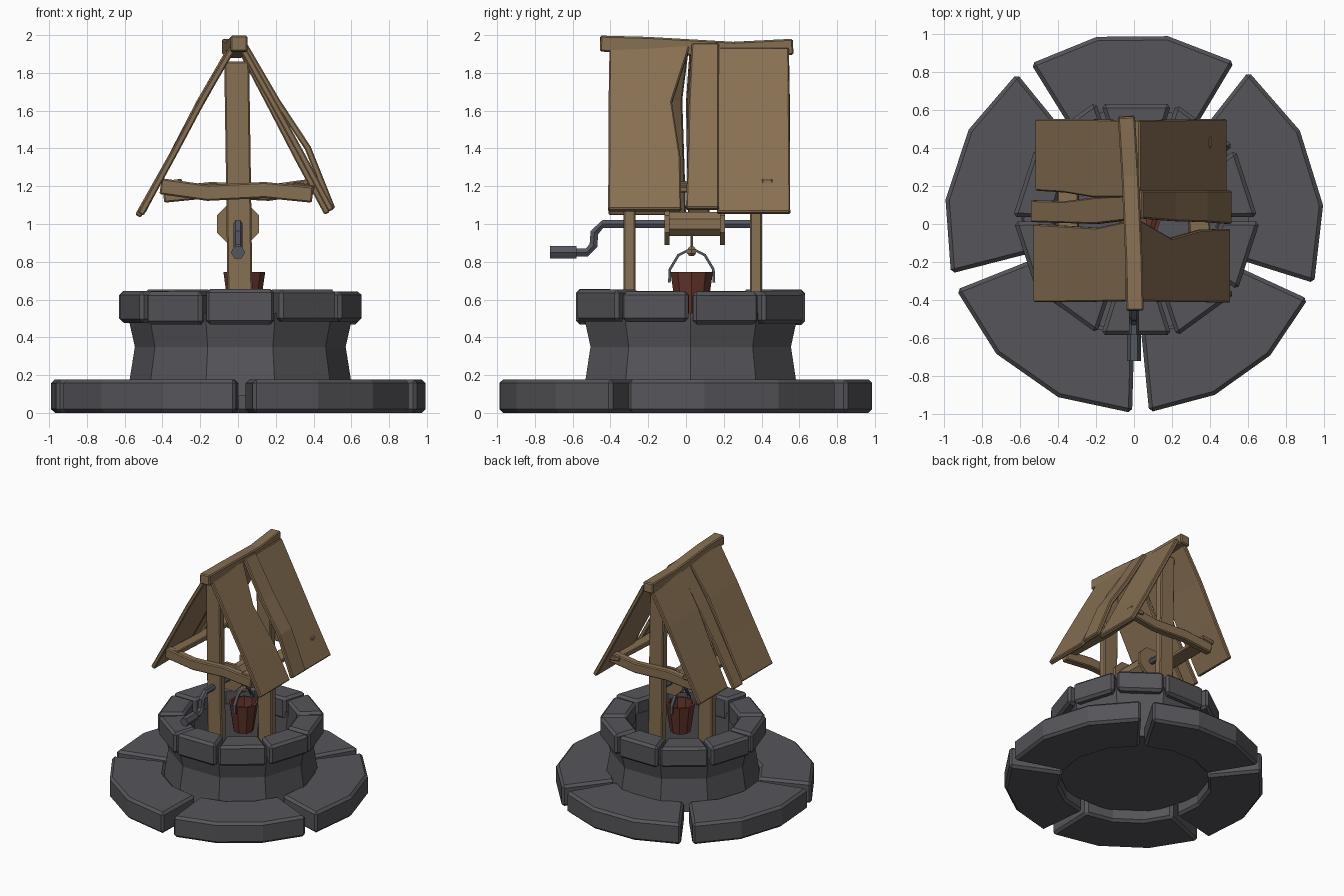
import bpy, bmesh, math, random
from mathutils import Vector

if "Cube" in bpy.data.objects:
    bpy.data.objects.remove(bpy.data.objects["Cube"])

random.seed(4)


def material(name, rgb):
    m = bpy.data.materials.new(name)
    m.diffuse_color = (*rgb, 1)
    m.use_nodes = True
    m.node_tree.nodes["Principled BSDF"].inputs["Base Color"].default_value = m.diffuse_color
    return m


STONE = material("grey stone", (0.092, 0.090, 0.101))
WOOD = material("brown wood", (0.245, 0.162, 0.086))
RED = material("red brown bucket wood", (0.125, 0.035, 0.024))
METAL = material("dark metal", (0.088, 0.096, 0.118))


def build(name, verts, faces, mat, bevel=0.0):
    me = bpy.data.meshes.new(name)
    me.from_pydata([tuple(v) for v in verts], [], faces)
    bm = bmesh.new()
    bm.from_mesh(me)
    bmesh.ops.recalc_face_normals(bm, faces=bm.faces)
    bm.to_mesh(me)
    bm.free()
    me.materials.append(mat)
    ob = bpy.data.objects.new(name, me)
    bpy.context.collection.objects.link(ob)
    if bevel:
        b = ob.modifiers.new("bevel", "BEVEL")
        b.width, b.segments, b.limit_method = bevel, 1, "ANGLE"
        b.angle_limit = math.radians(40)
    return ob


def loft(name, rings, mat, bevel=0.0):
    """Join rings of equal length and cap both ends."""
    n = len(rings[0])
    verts = [v for r in rings for v in r]
    faces = [(i * n + j, i * n + (j + 1) % n, (i + 1) * n + (j + 1) % n, (i + 1) * n + j)
             for i in range(len(rings) - 1) for j in range(n)]
    faces += [tuple(range(n)), tuple(range(len(verts) - n, len(verts)))]
    return build(name, verts, faces, mat, bevel)


def sweep(name, path, w, h, mat, ref=(1, 0, 0), n=4, bevel=0.0):
    """Bar along a path; h runs along ref, w across it."""
    pts = [Vector(p) for p in path]
    rings = []
    for i, p in enumerate(pts):
        t = (pts[min(i + 1, len(pts) - 1)] - pts[max(i - 1, 0)]).normalized()
        side = t.cross(Vector(ref)).normalized()
        up = side.cross(t)
        k = 1 / math.cos(math.pi / 4) if n == 4 else 1
        rings.append([p + side * w / 2 * k * math.cos(a) + up * h / 2 * k * math.sin(a)
                      for a in [math.tau * (j + .5) / n for j in range(n)]])
    return loft(name, rings, mat, bevel)


def lathe(name, profile, n, cx, cy, mat, phase=0.0, bevel=0.0):
    rings = [[(cx + r * math.cos(phase + math.tau * j / n),
               cy + r * math.sin(phase + math.tau * j / n), z) for j in range(n)]
             for r, z in profile]
    return loft(name, rings, mat, bevel)


def ring_block(name, a0, a1, segs, ri, ro, z0, z1, gi, go, c, mat, bevel):
    """Block of a ring; gi and go are half gaps at the inner and outer edge."""
    rings = []
    for i in range(segs + 1):
        t = i / segs

        def at(r, g, z):
            d = g / r
            a = math.radians(a0) + d + (math.radians(a1 - a0) - 2 * d) * t
            return (c[0] + r * math.cos(a), c[1] + r * math.sin(a), z)
        rings.append([at(ri, gi, z0), at(ro, go, z0), at(ro, go, z1), at(ri, gi, z1)])
    return loft(name, rings, mat, bevel)


# Paving slabs around the foot
C = (0.012, 0.025)
gaps = [-162, -88, -21, 55.5, 125.5, 198]
for i in range(5):
    ring_block(f"base_slab_{i + 1}", gaps[i], gaps[i + 1], 3, 0.575, 0.997, 0, 0.178,
               0.018, 0.045, (0, 0.005), STONE, 0.02)

# Well wall with a waist and an open shaft
lathe("well_wall", [(0.6, 0.09), (0.585, 0.18), (0.558, 0.35), (0.592, 0.5), (0.592, 0.53),
                    (0.44, 0.53), (0.43, 0.12)], 10, *C, STONE)

# Rim stones
for i in range(10):
    j = random.uniform(-0.012, 0.012)
    ring_block(f"rim_stone_{i + 1}", i * 36, i * 36 + 36, 1, 0.435 + j, 0.642 + j,
               0.475 + j, 0.652 + random.uniform(-0.012, 0.006), 0.01, 0.012, C, STONE, 0.02)

# Posts
for name, y in (("front_post", -0.3), ("back_post", 0.37)):
    sweep(name, [(0.012, y, 0.12), (0.01, y, 0.65), (0.003, y, 1.2), (-0.007, y, 1.86)],
          0.064, 0.132, WOOD, bevel=0.008)

# Cross braces outside the posts
for name, y, s in (("front_brace", -0.36, 1), ("back_brace", 0.43, -1)):
    sweep(name, [(-0.41 * s, y, 1.2), (-0.16 * s, y, 1.165), (0.14 * s, y, 1.18),
                 (0.395 * s, y, 1.155)], 0.085, 0.06, WOOD, ref=(0, 1, 0), bevel=0.008)

# Long rails that carry the boards
sweep("left_rail", [(-0.35, -0.38, 1.215), (-0.345, 0.05, 1.2), (-0.35, 0.47, 1.21)],
      0.035, 0.11, WOOD, ref=(1, 0, 0.15), bevel=0.006)
sweep("right_rail", [(0.35, -0.38, 1.195), (0.34, 0.05, 1.19), (0.35, 0.47, 1.2)],
      0.035, 0.11, WOOD, ref=(1, 0, -0.15), bevel=0.006)

# Ridge beam, slightly sagging
sweep("ridge_beam", [(0.005, -0.455, 1.955), (0.0, -0.2, 1.948), (-0.02, 0.25, 1.922),
                     (-0.04, 0.565, 1.938)], 0.085, 0.09, WOOD, bevel=0.008)


def roof_board(name, pts, ya, yb):
    """Board down the slope: pts are (x, z) on its upper face, ya and yb its edges."""
    rings = []
    s = 1 if pts[-1][0] > 0 else -1
    for i, (x, z) in enumerate(pts):
        (x0, z0), (x1, z1) = pts[max(i - 1, 0)], pts[min(i + 1, len(pts) - 1)]
        d = Vector((x1 - x0, z1 - z0)).normalized()
        nx, nz = d.y * s * 0.034, -d.x * s * 0.034
        rings.append([(x, ya[i], z), (x, yb[i], z),
                      (x + nx, yb[i], z + nz), (x + nx, ya[i], z + nz)])
    loft(name, rings, WOOD, 0.007)


# Roof boards, right then left slope
roof_board("right_front_board", [(0.035, 1.945), (0.20, 1.65), (0.36, 1.36), (0.508, 1.08)],
           [-0.405, -0.41, -0.41, -0.413], [0.02, -0.075, -0.03, -0.025])
roof_board("right_middle_board", [(0.045, 1.96), (0.22, 1.66), (0.385, 1.41), (0.515, 1.085)],
           [0.03, 0.015, 0.01, 0.0], [0.175, 0.175, 0.175, 0.175])
roof_board("right_back_board", [(0.03, 1.935), (0.20, 1.61), (0.34, 1.34), (0.488, 1.065)],
           [0.15, 0.15, 0.155, 0.165], [0.545, 0.548, 0.55, 0.552])
roof_board("left_front_board", [(-0.04, 1.945), (-0.2, 1.67), (-0.36, 1.37), (-0.53, 1.06)],
           [-0.405, -0.408, -0.41, -0.41], [0.015, -0.02, -0.01, 0.0])
roof_board("left_middle_board", [(-0.045, 1.94), (-0.21, 1.65), (-0.37, 1.36), (-0.545, 1.05)],
           [0.02, 0.0, 0.005, 0.01], [0.15, 0.14, 0.12, 0.125])
roof_board("left_back_board", [(-0.055, 1.935), (-0.22, 1.65), (-0.37, 1.36), (-0.52, 1.075)],
           [0.14, 0.14, 0.165, 0.175], [0.545, 0.55, 0.55, 0.55])

# Axle with crank and handle
sweep("crank_axle", [(0, 0.37, 1.0), (0, -0.44, 1.0), (0, -0.485, 0.955), (0, -0.49, 0.885),
                     (0, -0.525, 0.85), (0, -0.62, 0.85)], 0.05, 0.05, METAL, n=6)
sweep("crank_handle", [(0, -0.58, 0.85), (0, -0.72, 0.85)], 0.075, 0.075, METAL, n=6)

# Winding drum and its end discs
sweep("drum", [(0, -0.1, 1.0), (0, 0.2, 1.0)], 0.14, 0.14, WOOD, n=8)
for name, y in (("drum_front_disc", -0.1), ("drum_back_disc", 0.193)):
    sweep(name, [(0, y - 0.013, 1.0), (0, y + 0.013, 1.0)], 0.24, 0.24, WOOD, n=8)

# Rope and knot
B = (0.03, 0.03)
sweep("rope", [(*B, 0.96), (*B, 0.85)], 0.016, 0.016, WOOD, n=6)
lathe("rope_knot", [(0.014, 0.83), (0.027, 0.845), (0.027, 0.865), (0.014, 0.88)], 6, *B, WOOD)

# Bucket, one hoop and a bail
lathe("bucket", [(0.08, 0.51), (0.114, 0.745), (0.096, 0.745), (0.07, 0.535)], 9, *B, RED)
sweep("bucket_bail", [(B[0], B[1] + y, z) for y, z in
                      ((-0.118, 0.69), (-0.115, 0.76), (-0.07, 0.835), (0, 0.87),
                       (0.07, 0.835), (0.115, 0.76), (0.118, 0.69))],
      0.014, 0.024, METAL)
